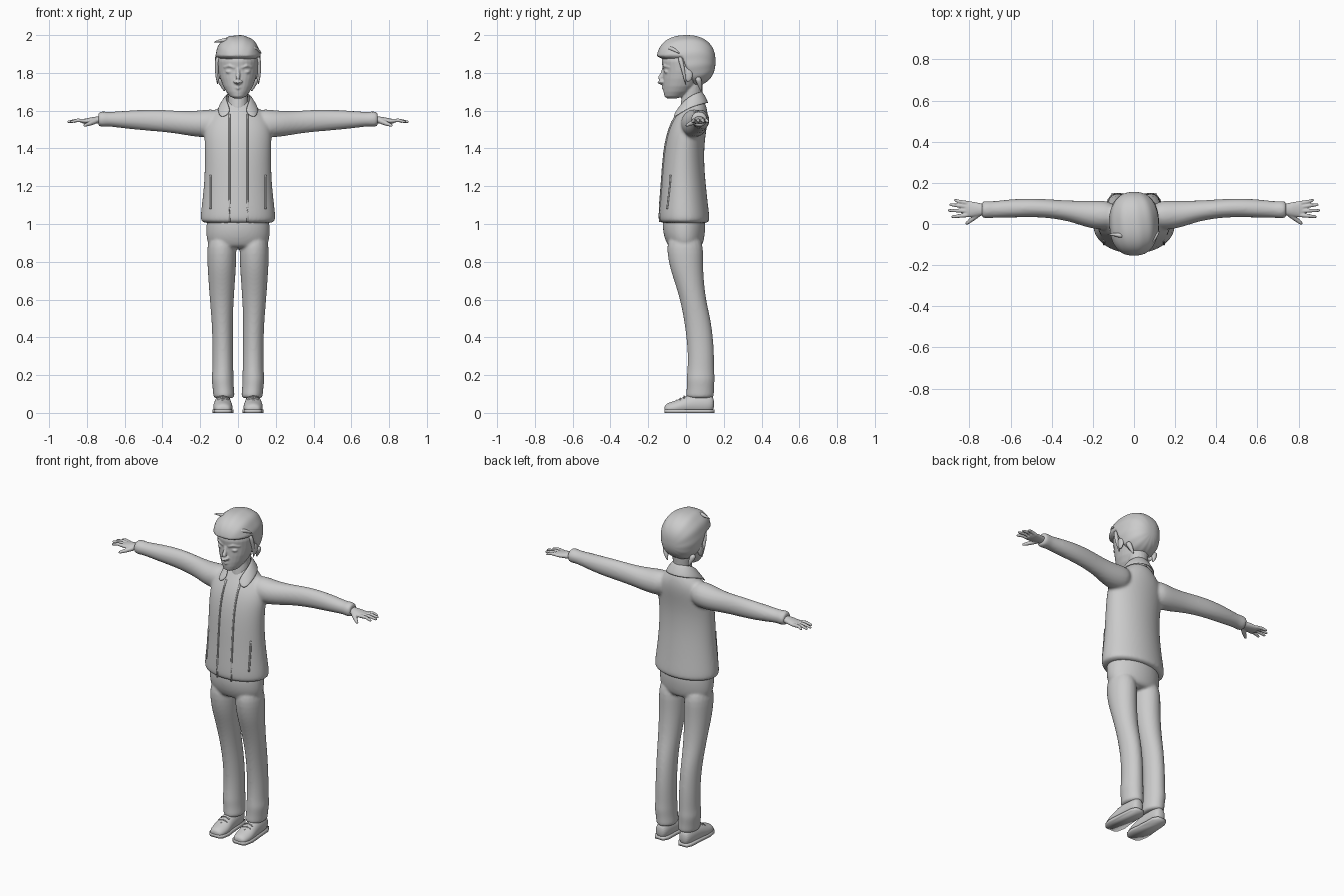
import bpy, bmesh, math
from mathutils import Vector, Matrix

cube = bpy.data.objects.get("Cube")
if cube:
    bpy.data.objects.remove(cube)

grey = bpy.data.materials.new("light_grey")
grey.use_nodes = True
COLOUR = (0.6, 0.6, 0.6, 1)
grey.diffuse_color = COLOUR
grey.node_tree.nodes["Principled BSDF"].inputs["Base Color"].default_value = COLOUR
SIDES = (-1, 1)


def finish(name, bm, subdiv=0, voxel=0, smooth=0, thick=0):
    """Turn a bmesh into a smooth shaded object, optionally fusing its pieces."""
    bmesh.ops.recalc_face_normals(bm, faces=bm.faces)
    for f in bm.faces:
        f.smooth = True
    mesh = bpy.data.meshes.new(name)
    bm.to_mesh(mesh)
    bm.free()
    mesh.materials.append(grey)
    ob = bpy.data.objects.new(name, mesh)
    bpy.context.collection.objects.link(ob)
    if thick:
        mod = ob.modifiers.new("thickness", 'SOLIDIFY')
        mod.thickness, mod.offset = thick, 0
    if subdiv:
        mod = ob.modifiers.new("subdivide", 'SUBSURF')
        mod.levels = mod.render_levels = subdiv
    if voxel:
        mod = ob.modifiers.new("fuse", 'REMESH')
        mod.mode, mod.voxel_size, mod.use_smooth_shade = 'VOXEL', voxel, True
    if smooth:
        mod = ob.modifiers.new("soften", 'SMOOTH')
        mod.iterations = smooth
    return ob


def skin(bm, rings):
    """Bridge equal rings of points and cap both ends."""
    rows = [[bm.verts.new(p) for p in ring] for ring in rings]
    n = len(rows[0])
    for a, b in zip(rows, rows[1:]):
        for i in range(n):
            j = (i + 1) % n
            bm.faces.new((a[i], a[j], b[j], b[i]))
    bm.faces.new(rows[0])
    bm.faces.new(rows[-1])


def loft(bm, axis, rings, side=1, n=20, floor=None):
    """Rings are (position, low u, high u, low v, high v) along an axis."""
    out = []
    for pos, u0, u1, v0, v1 in rings:
        ring = []
        for i in range(n):
            t = math.tau * i / n
            p = [(u0 + u1 + (u1 - u0) * math.cos(t)) / 2,
                 (v0 + v1 + (v1 - v0) * math.sin(t)) / 2]
            p.insert(axis, pos)
            if floor is not None:
                p[2] = max(p[2], floor)
            ring.append((p[0] * side, p[1], p[2]))
        out.append(ring)
    skin(bm, out)


def tube(bm, points, radii, side=1, n=10):
    """Round tube through points, one radius per point."""
    pts = [Vector((x * side, y, z)) for x, y, z in points]
    out = []
    for i, (p, r) in enumerate(zip(pts, radii)):
        d = pts[min(i + 1, len(pts) - 1)] - pts[max(i - 1, 0)]
        q = d.to_track_quat('Z', 'Y')
        out.append([p + q @ Vector((r * math.cos(math.tau * k / n),
                                    r * math.sin(math.tau * k / n), 0)) for k in range(n)])
    skin(bm, out)


def ball(bm, centre, size):
    bmesh.ops.create_uvsphere(bm, u_segments=20, v_segments=12, radius=1,
                              matrix=Matrix.Translation(centre) @ Matrix.Diagonal((*size, 1)))


# Jacket body and sleeves, fused
TORSO = [(z, -w, w, f, b) for z, w, f, b in (
    (1.0, .19, -.135, .12), (1.02, .202, -.147, .127), (1.1, .192, -.142, .117),
    (1.2, .181, -.134, .106), (1.3, .176, -.127, .097), (1.4, .176, -.117, .096),
    (1.48, .18, -.1, .105), (1.54, .17, -.077, .115), (1.59, .135, -.047, .116),
    (1.63, .085, -.02, .106), (1.66, .062, -.005, .09))]
SLEEVE = [(.08, -.03, .115, 1.46, 1.62), (.2, -.03, .115, 1.455, 1.6),
          (.3, .01, .113, 1.475, 1.598), (.4, .028, .12, 1.487, 1.606),
          (.5, .034, .126, 1.495, 1.606), (.6, .03, .121, 1.505, 1.6),
          (.69, .03, .11, 1.517, 1.592), (.7, .026, .113, 1.513, 1.597),
          (.735, .026, .112, 1.513, 1.596), (.74, .032, .106, 1.52, 1.59)]
bm = bmesh.new()
loft(bm, 2, TORSO, n=32)
for s in SIDES:
    loft(bm, 0, SLEEVE, s)
finish("jacket", bm, subdiv=2, voxel=.009, smooth=5)


def on_chest(x, z):
    """Point on the jacket front."""
    for a, b in zip(TORSO, TORSO[1:]):
        if a[0] <= z <= b[0]:
            t = (z - a[0]) / (b[0] - a[0])
            w, f, k = [a[i] + (b[i] - a[i]) * t for i in (2, 3, 4)]
            return (x, (f + k) / 2 - (k - f) / 2 * math.sqrt(1 - (x / w) ** 2), z)


# Front opening edges and pocket welts
bm = bmesh.new()
for x, low, high in ((-.045, 1.01, 1.58), (.05, 1.01, 1.58), (-.145, 1.08, 1.26), (.145, 1.08, 1.26)):
    tube(bm, [on_chest(x, low + (high - low) * i / 14) for i in range(15)], [.005] * 15)
finish("jacket_seams", bm)

# Folded collar: pairs of upper and lower edge points from back to front
half = [((0, .085, 1.705), (0, .125, 1.64)), ((.045, .07, 1.7), (.075, .1, 1.635)),
        ((.065, .025, 1.685), (.108, .035, 1.62)), ((.055, -.02, 1.645), (.108, -.03, 1.585)),
        ((.03, -.058, 1.59), (.088, -.072, 1.555))]
flip = [[(-x, y, z) for x, y, z in pair] for pair in half[:0:-1]]
bm = bmesh.new()
rows = [[bm.verts.new(p) for p in pair] for pair in flip + half]
for a, b in zip(rows, rows[1:]):
    bm.faces.new((a[0], b[0], b[1], a[1]))
finish("collar", bm, subdiv=2, thick=.012)

# Trousers
bm = bmesh.new()
loft(bm, 2, [(z, -w, w, f, b) for z, w, f, b in (
    (1.06, .16, -.115, .095), (1.0, .168, -.125, .104), (.94, .17, -.12, .1),
    (.89, .16, -.1, .09), (.87, .13, -.08, .07))], n=28)
for s in SIDES:
    loft(bm, 2, [(.96, .005, .165, -.11, .095), (.8, .008, .164, -.097, .09),
                 (.7, .015, .157, -.063, .095), (.6, .022, .15, -.032, .106),
                 (.5, .027, .141, -.012, .13), (.4, .026, .136, .002, .144),
                 (.3, .025, .136, .01, .15), (.21, .024, .136, .006, .15),
                 (.18, .022, .142, .001, .154), (.13, .022, .134, .004, .148),
                 (.09, .016, .132, -.002, .15), (.075, .022, .127, .005, .142)], s)
finish("trousers", bm, subdiv=2, voxel=.008, smooth=4)

# Shoes with soles and laces
UPPER = [(-.115, .055, .105, .01, .035), (-.1, .036, .123, -.01, .053),
         (-.05, .026, .133, -.01, .066), (-.01, .032, .13, -.01, .088),
         (.05, .036, .125, -.01, .105), (.12, .038, .12, -.01, .1), (.15, .055, .105, .01, .085)]
for s, label in zip(SIDES, ("right", "left")):
    bm = bmesh.new()
    loft(bm, 1, UPPER, s, floor=.004)
    finish(label + "_shoe", bm, subdiv=2)
    bm = bmesh.new()
    outline = [(y, a - .003, b + .003) for y, a, b, _, _ in UPPER]
    path = [(a, y, 0) for y, a, _ in outline] + [(b, y, 0) for y, _, b in outline[::-1]]
    skin(bm, [[(x * s, y, z) for x, y, _ in path] for z in (0, .018)])
    finish(label + "_sole", bm)
    bm = bmesh.new()
    for y, z in ((-.05, .066), (-.03, .077), (-.01, .089)):
        tube(bm, [(.052, y, z - .01), (.08, y, z), (.108, y, z - .01)], [.004] * 3, s, 8)
    finish(label + "_laces", bm)

# Hands
for s, label in zip(SIDES, ("right", "left")):
    bm = bmesh.new()
    loft(bm, 0, [(.72, .045, .095, 1.532, 1.572), (.77, .036, .106, 1.53, 1.566),
                 (.81, .032, .113, 1.53, 1.558), (.83, .04, .108, 1.535, 1.553)], s)
    for base, tip, reach in ((.102, .116, .875), (.083, .094, .897), (.063, .066, .905), (.043, .035, .888)):
        mid = (base + tip) / 2
        tube(bm, [(.81, base, 1.546), (.85, mid, 1.549), (reach - .006, tip, 1.541), (reach, tip, 1.54)],
             [.0105, .0095, .007, .003], s)
    tube(bm, [(.755, .05, 1.545), (.785, .025, 1.532), (.812, .004, 1.522), (.818, 0, 1.52)],
         [.015, .012, .008, .004], s)
    finish(label + "_hand", bm, voxel=.0035, smooth=3)

# Head, neck and facial features, fused
bm = bmesh.new()
loft(bm, 2, [(z, -w, w, f, b) for z, w, f, b in (
    (1.665, .02, -.1, -.05), (1.675, .042, -.114, -.01), (1.7, .062, -.119, .03),
    (1.73, .079, -.121, .06), (1.77, .094, -.122, .09), (1.81, .104, -.121, .11),
    (1.86, .109, -.129, .12), (1.92, .1, -.12, .11), (1.96, .07, -.08, .08))], n=28)
loft(bm, 2, [(1.54, -.06, .06, -.03, .09), (1.62, -.054, .054, -.03, .088),
             (1.68, -.052, .052, -.022, .085), (1.75, -.06, .06, -.01, .09)])
tube(bm, [(0, -.115, 1.83), (0, -.124, 1.8), (0, -.138, 1.77), (0, -.142, 1.755), (0, -.12, 1.742)],
     [.01, .01, .013, .015, .01])
for s in SIDES:
    ball(bm, (.014 * s, -.128, 1.753), (.011, .013, .009))
    ball(bm, (.043 * s, -.1, 1.806), (.022, .016, .011))
    ball(bm, (.108 * s, .012, 1.79), (.011, .024, .038))
    tube(bm, [(.018, -.12, 1.828), (.045, -.114, 1.838), (.075, -.089, 1.83)], [.006, .008, .004], s)
for z, r in ((1.728, .006), (1.718, .007)):
    tube(bm, [(-.03, -.109, 1.724), (0, -.122, z), (.03, -.109, 1.724)], [.003, r, .003])
finish("head", bm, voxel=.0045, smooth=3)

# Swept-back hair with strand ridges, tucked under the hairline
bm = bmesh.new()
bmesh.ops.create_uvsphere(bm, u_segments=96, v_segments=64, radius=1,
                          matrix=Matrix.Rotation(math.pi / 2, 4, 'X'))
P = 2.35
for v in bm.verts:
    d = v.co
    d /= sum(abs(c) ** P for c in d) ** (1 / P)
    ridge = 1 + .009 * math.sin(13 * math.atan2(d.x, d.z + .2) + 2 * d.y) * (1 - d.y * d.y)
    p = Vector((d.x * .121, d.y * .156, d.z * .138)) * ridge
    p.z += 1.861
    back = min(max((p.y + .025) / .075, 0), 1)
    hairline = 1.888 - .17 * back
    tuck = min(max((hairline - p.z) / .014, 0), 1)
    shrink = 1 - .28 * tuck
    v.co = (p.x * shrink, p.y * shrink, 1.861 + (p.z - 1.861) * shrink)
finish("hair", bm, smooth=2)

# Loose locks
bm = bmesh.new()
for s in SIDES:
    tube(bm, [(.105, -.035, 1.89), (.114, -.02, 1.84), (.112, -.008, 1.78), (.108, 0, 1.735)],
         [.014, .012, .008, .002], s)
    tube(bm, [(.1, .06, 1.78), (.085, .075, 1.74), (.07, .08, 1.7)], [.02, .015, .003], s)
tube(bm, [(-.05, -.06, 1.975), (-.09, -.05, 1.972), (-.13, -.05, 1.962)], [.014, .01, .002])
tube(bm, [(.07, -.1, 1.93), (.1, -.07, 1.93), (.126, -.03, 1.9)], [.014, .012, .002])
finish("hair_locks", bm, subdiv=1)
